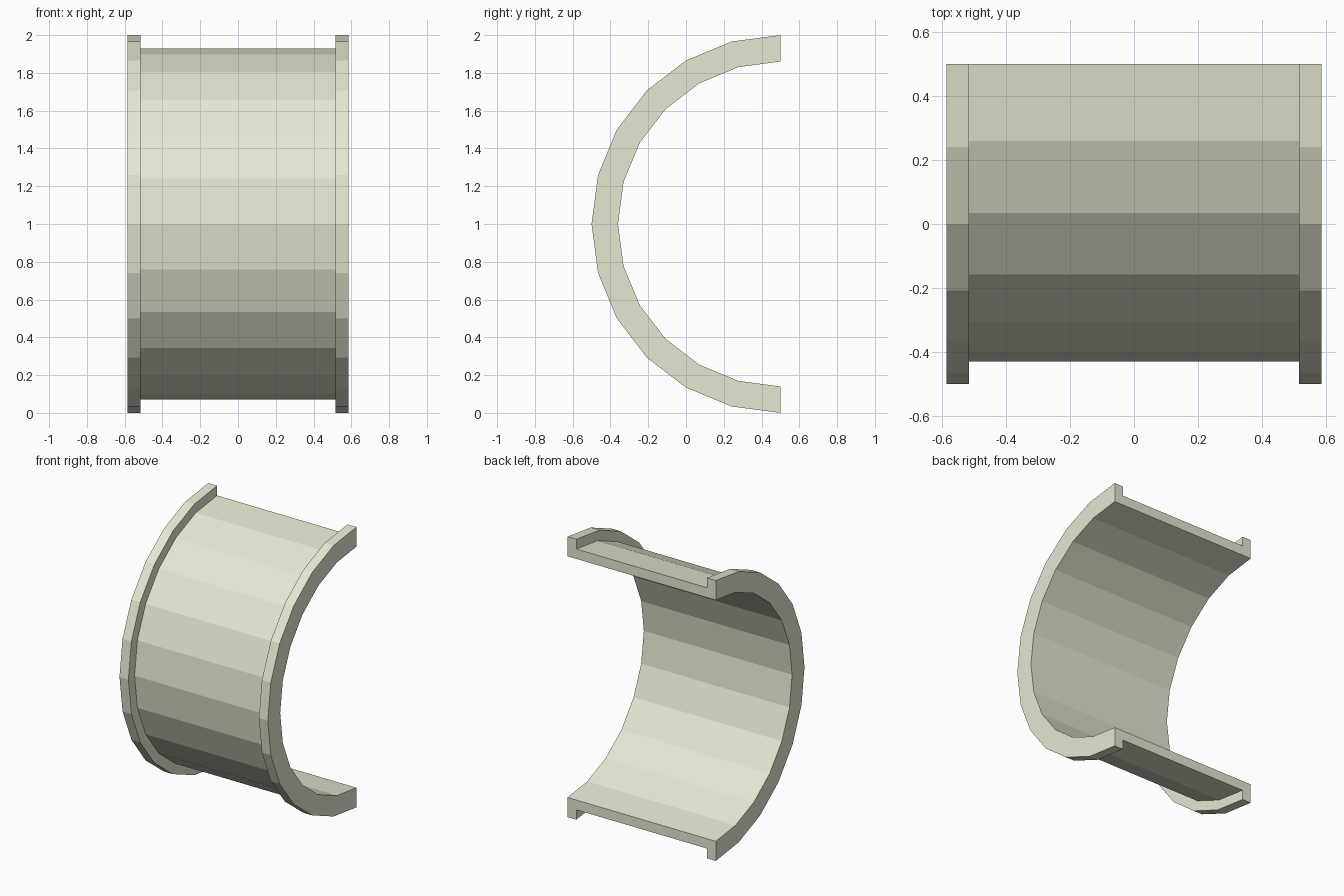
import bpy, bmesh, math

if "Cube" in bpy.data.objects:
    bpy.data.objects.remove(bpy.data.objects["Cube"])

SEGMENTS = 12
CENTRE_Y, CENTRE_Z = 0.5, 1.0
R_IN, R_WALL, R_RIM = 0.86, 0.93, 1.0
X_WALL, X_RIM = 0.515, 0.585

# Channel cross-section as (x, radius): thin wall with a raised rim at each end
half = [(X_RIM, R_IN), (X_RIM, R_RIM), (X_WALL, R_RIM), (X_WALL, R_WALL)]
profile = half + [(-x, r) for x, r in reversed(half)]

# Sweep the section through half a turn, open towards +y
bm = bmesh.new()
rings = []
for i in range(SEGMENTS + 1):
    a = math.pi * i / SEGMENTS
    rings.append([bm.verts.new((x, CENTRE_Y - r * math.sin(a), CENTRE_Z + r * math.cos(a)))
                  for x, r in profile])
n = len(profile)
for a, b in zip(rings, rings[1:]):
    for j in range(n):
        k = (j + 1) % n
        bm.faces.new((a[j], a[k], b[k], b[j]))

# Flat ends of the half shell
bm.faces.new(rings[0])
bm.faces.new(list(reversed(rings[-1])))
bmesh.ops.recalc_face_normals(bm, faces=bm.faces)

mesh = bpy.data.meshes.new("half_bearing_shell")
bm.to_mesh(mesh)
bm.free()
shell = bpy.data.objects.new("half_bearing_shell", mesh)
bpy.context.collection.objects.link(shell)

# Pale cream finish
mat = bpy.data.materials.new("cream")
mat.diffuse_color = (0.8, 0.8, 0.65, 1)
mat.use_nodes = True
mat.node_tree.nodes["Principled BSDF"].inputs["Base Color"].default_value = mat.diffuse_color
mesh.materials.append(mat)
